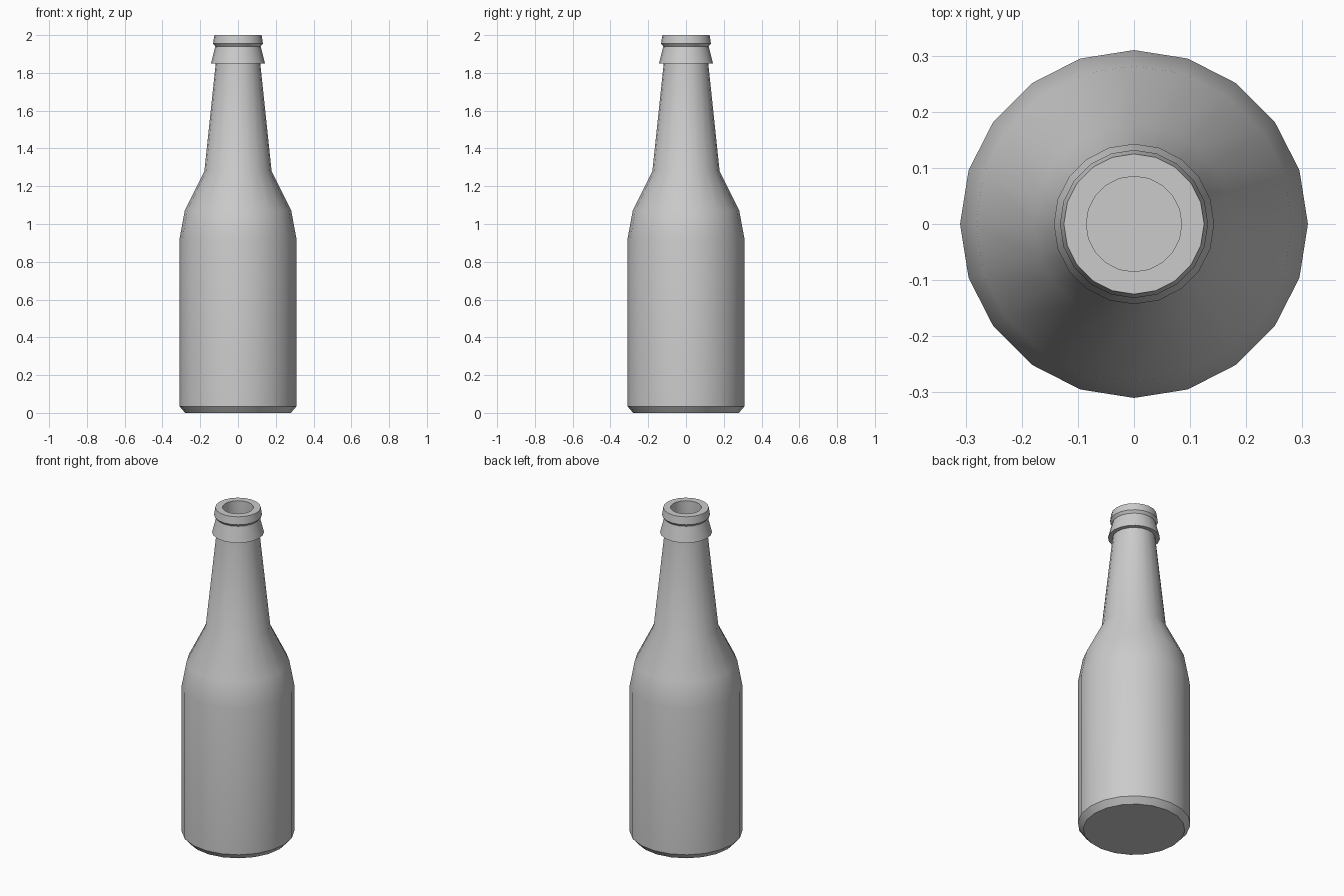
import bpy, bmesh, math

if "Cube" in bpy.data.objects:
    bpy.data.objects.remove(bpy.data.objects["Cube"])

SIDES = 20

# Outer profile (radius, height): base, body, shoulder, neck, collar, lip
outer = [(0.28, 0.0), (0.31, 0.035), (0.31, 0.92), (0.282, 1.07),
         (0.178, 1.28), (0.118, 1.85), (0.143, 1.85), (0.12, 1.94),
         (0.132, 1.955), (0.125, 2.0)]
# Inner profile: mouth, neck bore, hollow body, floor
inner = [(0.085, 2.0), (0.085, 1.85), (0.138, 1.28), (0.242, 1.06),
         (0.27, 0.92), (0.27, 0.06), (0.25, 0.04)]


def lathe(name, profile):
    bm = bmesh.new()
    rings = []
    for r, z in profile:
        rings.append([bm.verts.new((r * math.cos(2 * math.pi * i / SIDES),
                                    r * math.sin(2 * math.pi * i / SIDES), z))
                      for i in range(SIDES)])
    for a, b in zip(rings, rings[1:]):
        for i in range(SIDES):
            j = (i + 1) % SIDES
            bm.faces.new((a[i], a[j], b[j], b[i]))
    bm.faces.new(rings[0][::-1])   # underside
    bm.faces.new(rings[-1])        # inside floor
    bmesh.ops.recalc_face_normals(bm, faces=bm.faces)
    mesh = bpy.data.meshes.new(name)
    bm.to_mesh(mesh)
    bm.free()
    obj = bpy.data.objects.new(name, mesh)
    bpy.context.collection.objects.link(obj)
    return obj


bottle = lathe("bottle", outer + inner)
bpy.context.view_layer.objects.active = bottle
bottle.select_set(True)
bpy.ops.object.shade_smooth_by_angle(angle=math.radians(35))
